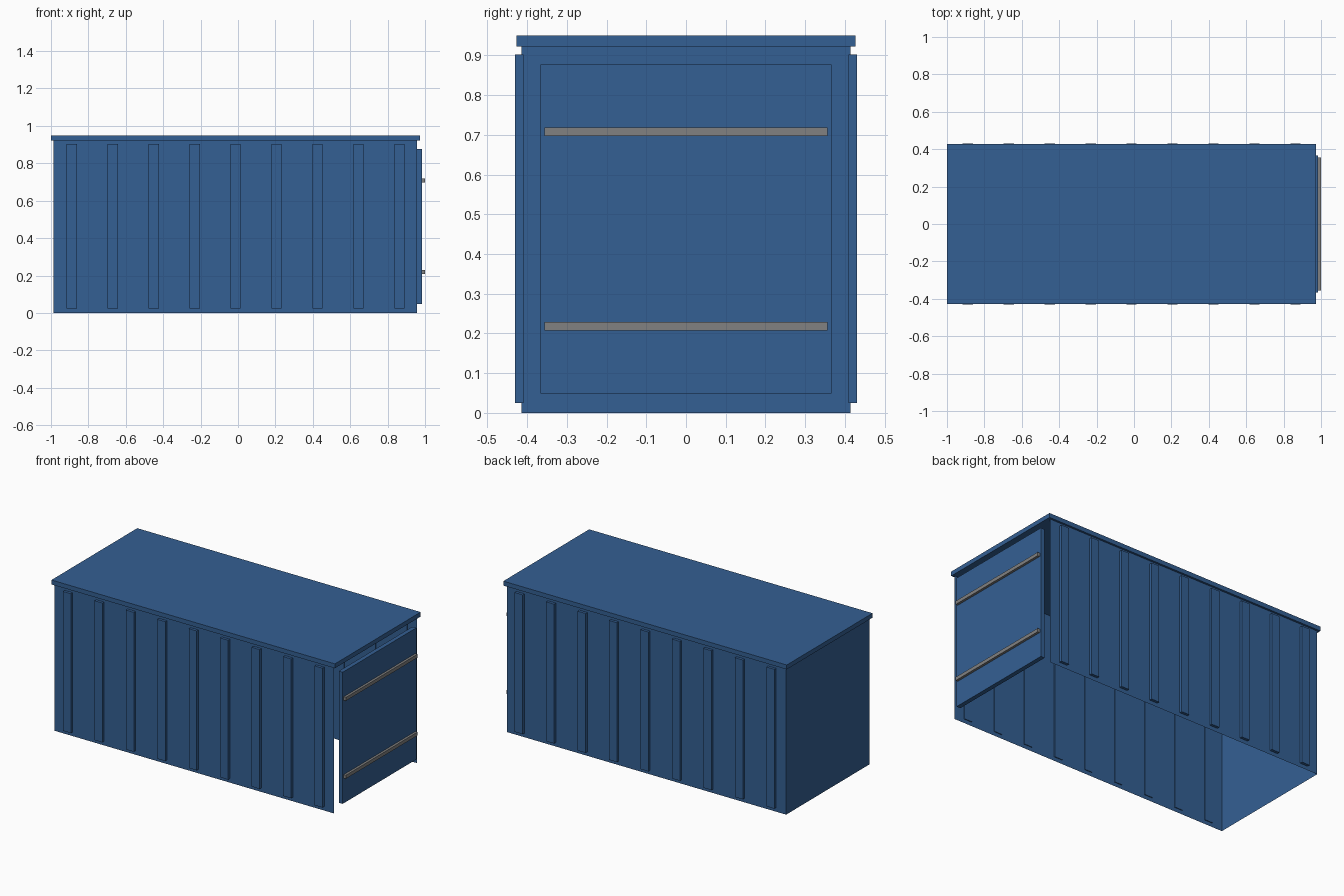
import bpy, bmesh
from mathutils import Vector

if "Cube" in bpy.data.objects:
    bpy.data.objects.remove(bpy.data.objects["Cube"])


def material(name, color):
    m = bpy.data.materials.new(name)
    m.diffuse_color = (*color, 1)
    m.use_nodes = True
    m.node_tree.nodes["Principled BSDF"].inputs["Base Color"].default_value = m.diffuse_color
    return m


blue = material("container blue", (0.034, 0.115, 0.292))
grey = material("bar grey", (0.22, 0.22, 0.22))


def box(name, lo, hi, mat, open_sides=()):
    """Box between two corners; faces pointing along open_sides are removed."""
    bm = bmesh.new()
    bmesh.ops.create_cube(bm, size=1)
    for v in bm.verts:
        v.co = Vector([hi[i] if v.co[i] > 0 else lo[i] for i in range(3)])
    bm.normal_update()
    gone = [f for f in bm.faces
            if any(f.normal.dot(Vector(d)) > 0.9 for d in open_sides)]
    bmesh.ops.delete(bm, geom=gone, context='FACES')
    mesh = bpy.data.meshes.new(name)
    bm.to_mesh(mesh)
    bm.free()
    mesh.materials.append(mat)
    ob = bpy.data.objects.new(name, mesh)
    bpy.context.collection.objects.link(ob)
    return ob


# Thin sheet walls: open underneath, at the door end, and under the roof
box("walls", (-0.987, -0.414, 0), (0.958, 0.414, 0.922), blue,
    [(0, 0, -1), (0, 0, 1), (1, 0, 0)])

# Overhanging roof slab
box("roof", (-1, -0.4265, 0.922), (0.973, 0.4265, 0.95), blue)

# Vertical ribs on both long walls, poking slightly through the sheet
for side, name in ((-1, "front_rib"), (1, "back_rib")):
    for i in range(9):
        x = -0.889 + i * 0.219
        y0, y1 = sorted((side * 0.409, side * 0.431))
        box(f"{name}_{i + 1}", (x - 0.0275, y0, 0.025),
            (x + 0.0275, y1, 0.902), blue)

# Door panel standing just outside the open end
box("door", (0.958, -0.366, 0.049), (0.985, 0.366, 0.877), blue)

# Horizontal locking bars on the door
for name, z in (("lower_bar", 0.218), ("upper_bar", 0.708)):
    box(name, (0.978, -0.356, z - 0.011), (1.0, 0.356, z + 0.011), grey)
